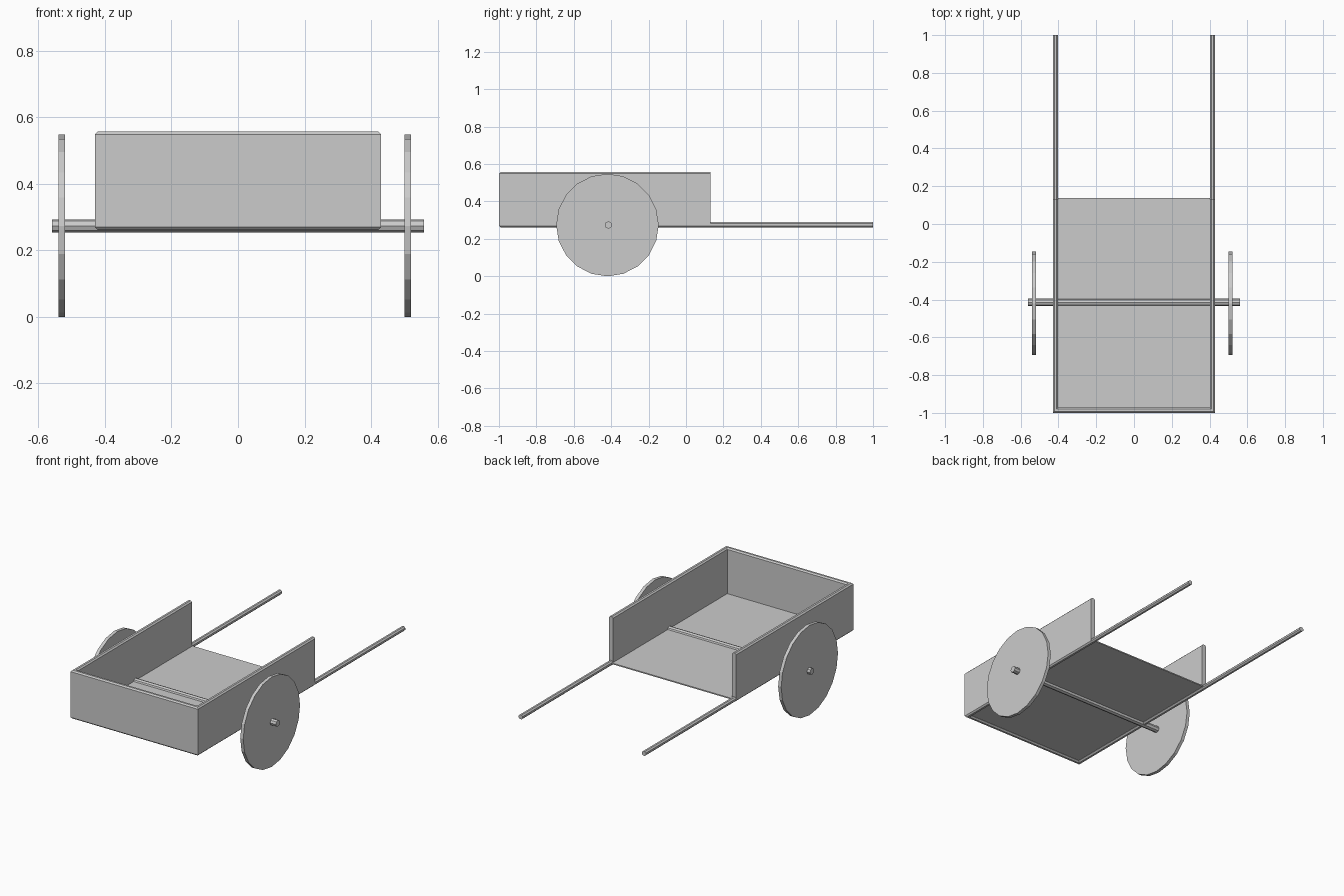
import bpy, bmesh, math
from mathutils import Vector, Matrix

if "Cube" in bpy.data.objects:
    bpy.data.objects.remove(bpy.data.objects["Cube"])


def finish(name, bm):
    bmesh.ops.recalc_face_normals(bm, faces=bm.faces[:])
    mesh = bpy.data.meshes.new(name)
    bm.to_mesh(mesh)
    bm.free()
    obj = bpy.data.objects.new(name, mesh)
    bpy.context.collection.objects.link(obj)
    return obj


def cylinder(name, radius, length, sides, centre, axis, turn=0.0):
    bm = bmesh.new()
    bmesh.ops.create_cone(bm, cap_ends=True, segments=sides, radius1=radius,
                          radius2=radius, depth=length,
                          matrix=Matrix.Rotation(turn, 4, 'Z'))
    rot = Vector((0, 0, 1)).rotation_difference(Vector(axis)).to_matrix().to_4x4()
    bm.transform(Matrix.Translation(centre) @ rot)
    return finish(name, bm)


def box(name, lo, hi):
    bm = bmesh.new()
    bmesh.ops.create_cube(bm, size=1)
    for v in bm.verts:
        v.co = [l + (c + 0.5) * (h - l) for c, l, h in zip(v.co, lo, hi)]
    return finish(name, bm)


# U-shaped wall: tall octagonal section swept with mitred corners
def cart_walls():
    half, bottom, top, cut = 0.014, 0.262, 0.557, 0.008
    inner = half - cut
    section = [(half, bottom + cut), (half, top - cut), (inner, top), (-inner, top),
               (-half, top - cut), (-half, bottom + cut), (-inner, bottom), (inner, bottom)]
    # path corners with their outward mitre direction
    path = [(-0.416, 0.13, -1, 0), (-0.416, -0.986, -1, -1),
            (0.416, -0.986, 1, -1), (0.416, 0.13, 1, 0)]
    bm = bmesh.new()
    rings = [[bm.verts.new((x + dx * o, y + dy * o, z)) for o, z in section]
             for x, y, dx, dy in path]
    n = len(section)
    for a, b in zip(rings, rings[1:]):
        for i in range(n):
            j = (i + 1) % n
            bm.faces.new((a[i], a[j], b[j], b[i]))
    bm.faces.new(rings[0])
    bm.faces.new(rings[-1])
    return finish("cart_walls", bm)


cart_walls()

# Thin floor panel, level with the axle
box("floor", (-0.416, -0.986, 0.272), (0.416, 0.137, 0.279))

# Pull handles
for side, x in (("left", -0.416), ("right", 0.416)):
    cylinder(side + "_handle", 0.0145, 0.88, 8, (x, 0.56, 0.2755), (0, 1, 0), math.pi / 8)

# Axle through the floor and both wheels
cylinder("axle", 0.0195, 1.12, 8, (0, -0.415, 0.274), (1, 0, 0))

# Solid disc wheels
for side, x in (("left", -0.53), ("right", 0.511)):
    cylinder(side + "_wheel", 0.274, 0.02, 20, (x, -0.42, 0.274), (1, 0, 0))
